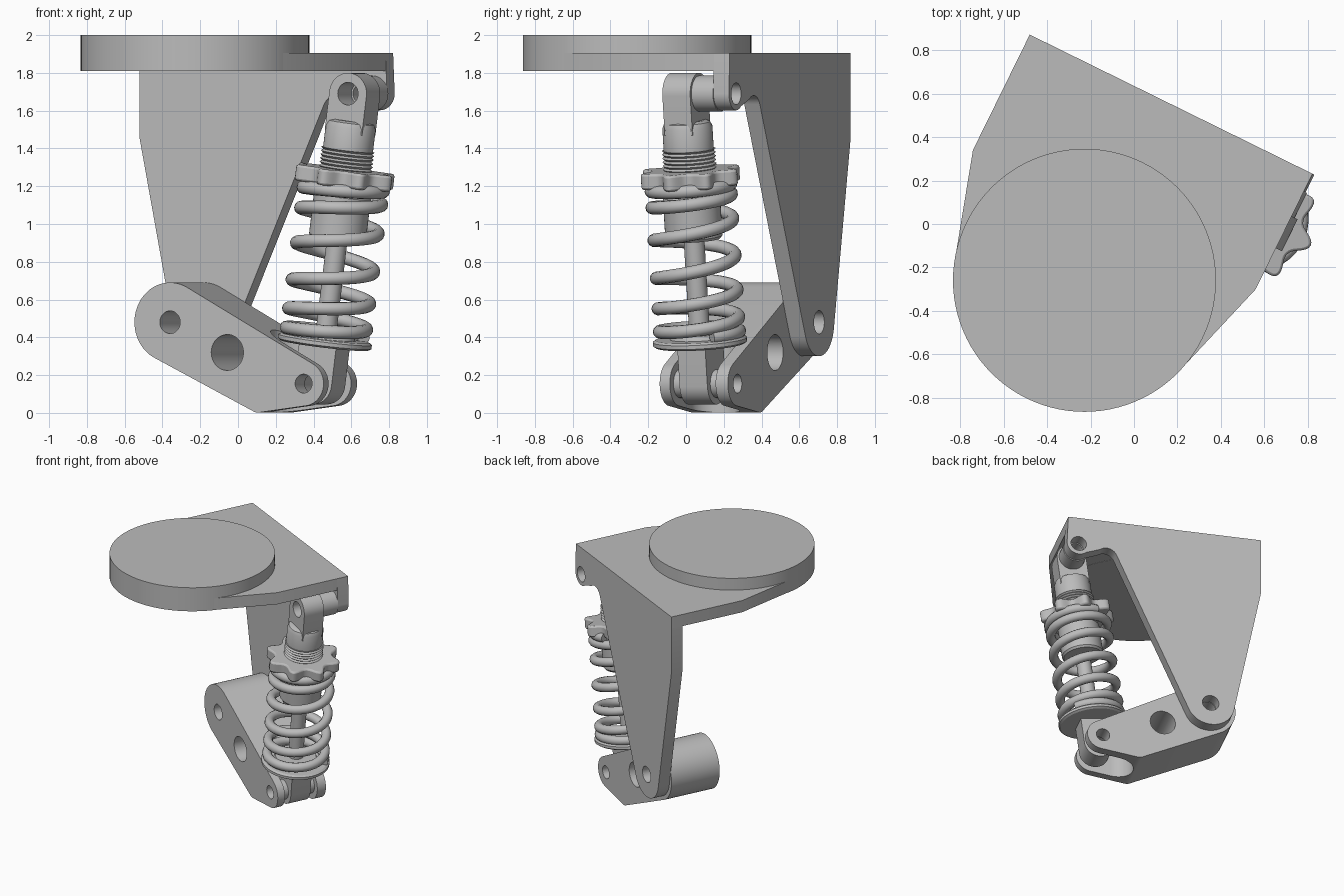
import bpy, bmesh, math
from mathutils import Matrix, Vector
from mathutils.geometry import convex_hull_2d

if "Cube" in bpy.data.objects:
    bpy.data.objects.remove(bpy.data.objects["Cube"])

grey = bpy.data.materials.new("plain grey")
grey.use_nodes = True
GREY = (0.5, 0.5, 0.5, 1)
grey.diffuse_color = GREY
grey.node_tree.nodes["Principled BSDF"].inputs["Base Color"].default_value = GREY

# Bracket frame (turned about z) and the tilted shock frame inside it
FRAME = Matrix.Rotation(math.radians(-26.2), 4, 'Z')
LOW, HIGH, MID = Vector((0.35, 0.155)), Vector((0.556, 1.69)), 0.27
axis = HIGH - LOW
LENGTH = axis.length
SHOCK = (FRAME @ Matrix.Translation((LOW.x, MID, LOW.y))
         @ Matrix.Rotation(math.atan2(axis.x, axis.y), 4, 'Y'))


def finish(name, bm, matrix):
    bmesh.ops.recalc_face_normals(bm, faces=bm.faces)
    bm.transform(matrix)
    mesh = bpy.data.meshes.new(name)
    bm.to_mesh(mesh)
    bm.free()
    mesh.materials.append(grey)
    obj = bpy.data.objects.new(name, mesh)
    bpy.context.collection.objects.link(obj)
    return obj


def activate(obj):
    bpy.ops.object.select_all(action='DESELECT')
    obj.select_set(True)
    bpy.context.view_layer.objects.active = obj


def smooth(obj, angle=32):
    activate(obj)
    bpy.ops.object.shade_smooth_by_angle(angle=math.radians(angle))


def arc(cx, cy, r, start=0, end=360, n=48):
    steps = n if end - start == 360 else n + 1
    return [(cx + r * math.cos(t), cy + r * math.sin(t))
            for t in (math.radians(start + (end - start) * i / n) for i in range(steps))]


def hull(points):
    return [points[i] for i in convex_hull_2d([Vector(p) for p in points])]


def prism(name, outline, lo, hi, matrix=FRAME, along='Y'):
    """Outline in the x-z plane pushed along y, or in x-y pushed along z."""
    place = (lambda p: (p[0], lo, p[1])) if along == 'Y' else (lambda p: (p[0], p[1], lo))
    push = (0, hi - lo, 0) if along == 'Y' else (0, 0, hi - lo)
    bm = bmesh.new()
    face = bm.faces.new([bm.verts.new(place(p)) for p in outline])
    out = bmesh.ops.extrude_face_region(bm, geom=[face], use_keep_orig=True)
    verts = [v for v in out["geom"] if isinstance(v, bmesh.types.BMVert)]
    bmesh.ops.translate(bm, verts=verts, vec=push)
    return finish(name, bm, matrix)


def lathe(name, profile, matrix=SHOCK, n=48):
    bm = bmesh.new()
    verts = [bm.verts.new((r, 0, z)) for r, z in profile]
    edges = [bm.edges.new(pair) for pair in zip(verts, verts[1:])]
    bmesh.ops.spin(bm, geom=verts + edges, axis=(0, 0, 1), cent=(0, 0, 0),
                   angle=math.tau, steps=n, use_merge=True)
    bmesh.ops.remove_doubles(bm, verts=bm.verts, dist=1e-5)
    obj = finish(name, bm, matrix)
    smooth(obj)
    return obj


def cut(obj, *cutters):
    for c in cutters:
        c.hide_render = True
        mod = obj.modifiers.new("cut", 'BOOLEAN')
        mod.operation, mod.solver, mod.object = 'DIFFERENCE', 'EXACT', c
        activate(obj)
        bpy.ops.object.modifier_apply(modifier=mod.name)
        bpy.data.objects.remove(c)
    smooth(obj)


def hole(x, z, r, matrix=FRAME):
    return prism("cutter", arc(x, z, r), -2, 2, matrix)


# Mounting disc and top plate
CX, CY, R = -0.09, -0.333, 0.605
disc = prism("mounting_disc", arc(CX, CY, R, n=96), 1.81, 2.0, along='Z')
smooth(disc)
corners = [(CX + s * 0.725, y) for s in (-1, 1) for y in (0.57, -0.022)]
smooth(prism("top_plate", hull(corners + arc(CX, CY, R - 0.001, n=96)),
             1.811, 1.905, along='Z'), 20)

# Hanging back plate with pivot foot and shock ear
PIVOT = (-0.438, 0.48)
outline = ([(-0.815, 1.9), (-0.815, 1.45)]
           + arc(*PIVOT, 0.18, 191, 336, 24)
           + arc(0.345, 1.6, 0.08, 155, 50, 12)
           + arc(HIGH.x, HIGH.y, 0.088, 230, 360, 16)
           + [(0.635, 1.9)])
plate = prism("back_plate", outline, 0.478, 0.57)
cut(plate, hole(*PIVOT, 0.062), hole(*HIGH, 0.058))

# Rocker arm, forked at the shock end
rocker = prism("rocker_arm", hull(arc(*PIVOT, 0.21, n=64) + arc(*LOW, 0.118)
                                  + arc(0.08, 0.062, 0.06)), 0.075, 0.477)
slot = prism("cutter", arc(0.21, MID, 0.135, 90, 270, 24)
             + [(1, MID - 0.135), (1, MID + 0.135)], -1, 1, along='Z')
cut(rocker, slot, hole(*PIVOT, 0.06), hole(-0.1, 0.32, 0.095), hole(*LOW, 0.05))

# Spacers beside the shock eyes
for name, centre, r, lo, hi in (("lower_front_spacer", LOW, 0.075, 0.13, 0.19),
                                ("lower_back_spacer", LOW, 0.075, 0.35, 0.41),
                                ("upper_spacer", HIGH, 0.095, 0.35, 0.479)):
    cut(prism(name, arc(*centre, r), lo, hi), hole(*centre, 0.05))

# Shock eyes: rounded blocks at both ends
def eye(name, centre, far, half_width):
    flat = [(-half_width, far), (half_width, far)]
    block = prism(name, hull(flat + arc(0, centre, half_width)), -0.082, 0.082, SHOCK)
    cut(block, hole(0, centre, 0.06, SHOCK))

eye("lower_eye", 0, 0.24, 0.11)
eye("upper_eye", LENGTH, 1.34, 0.11)

# Shock body
lathe("spring_seat", [(0, 0.205), (0.235, 0.205), (0.25, 0.215), (0.25, 0.235),
                      (0.235, 0.245), (0.16, 0.245), (0.15, 0.27), (0, 0.27)])
lathe("piston_rod", [(0, 0.2), (0.055, 0.2), (0.055, 0.85), (0, 0.85)], n=32)
lathe("damper_body", [(0, 0.77), (0.14, 0.77), (0.152, 0.785), (0.152, 1.0),
                      (0.14, 1.01), (0, 1.01)])
thread = [(0.142 if i % 2 else 0.13, 1.0 + 0.01 * i) for i in range(26)]
lathe("threaded_sleeve", [(0, 1.0)] + thread + [(0, 1.25)])
lathe("upper_cap", [(0, 1.235), (0.125, 1.235), (0.133, 1.245), (0.133, 1.37),
                    (0.122, 1.395), (0.1, 1.405), (0, 1.405)])

# Adjuster ring with eight grip lobes
LOBES = 8
lobed = []
for i in range(LOBES * 16):
    t = math.tau * i / (LOBES * 16)
    r = 0.212 + 0.063 * ((1 + math.cos(LOBES * t)) / 2) ** 1.3
    lobed.append((r * math.cos(t), r * math.sin(t)))
ring = prism("adjuster_ring", lobed, 1.06, 1.145, SHOCK, 'Z')
bevel = ring.modifiers.new("bevel", 'BEVEL')
bevel.width, bevel.segments, bevel.limit_method = 0.012, 2, 'ANGLE'
bevel.angle_limit = math.radians(60)
smooth(ring, 40)
lathe("ring_collar", [(0, 1.03), (0.19, 1.03), (0.19, 1.07), (0, 1.07)])

# Coil spring with open middle turns and closer end turns
heights = [0.265, 0.28, 0.41, 0.57, 0.78, 0.96, 1.045, 1.06]
turns = [-0.7, 0, 1, 2, 3, 4, 5, 5.5]


def rise(turn):
    for k in range(len(turns) - 1):
        if turn <= turns[k + 1]:
            f = (turn - turns[k]) / (turns[k + 1] - turns[k])
            return heights[k] + f * (heights[k + 1] - heights[k])
    return heights[-1]


curve = bpy.data.curves.new("coil_spring", 'CURVE')
curve.dimensions, curve.bevel_depth, curve.bevel_resolution = '3D', 0.035, 4
curve.use_fill_caps = True
STEPS = 240
spline = curve.splines.new('POLY')
spline.points.add(STEPS)
for i, point in enumerate(spline.points):
    turn = turns[0] + (turns[-1] - turns[0]) * i / STEPS
    # average over a short span so the pitch changes gently
    z = sum(rise(min(max(turn + d * 0.1, turns[0]), turns[-1])) for d in range(-3, 4)) / 7
    t = math.radians(-64) + math.tau * turn
    point.co = (0.212 * math.cos(t), 0.212 * math.sin(t), z, 1)
spring = bpy.data.objects.new("coil_spring", curve)
bpy.context.collection.objects.link(spring)
spring.matrix_world = SHOCK
curve.materials.append(grey)
activate(spring)
bpy.ops.object.convert(target='MESH')
smooth(bpy.context.object, 60)
